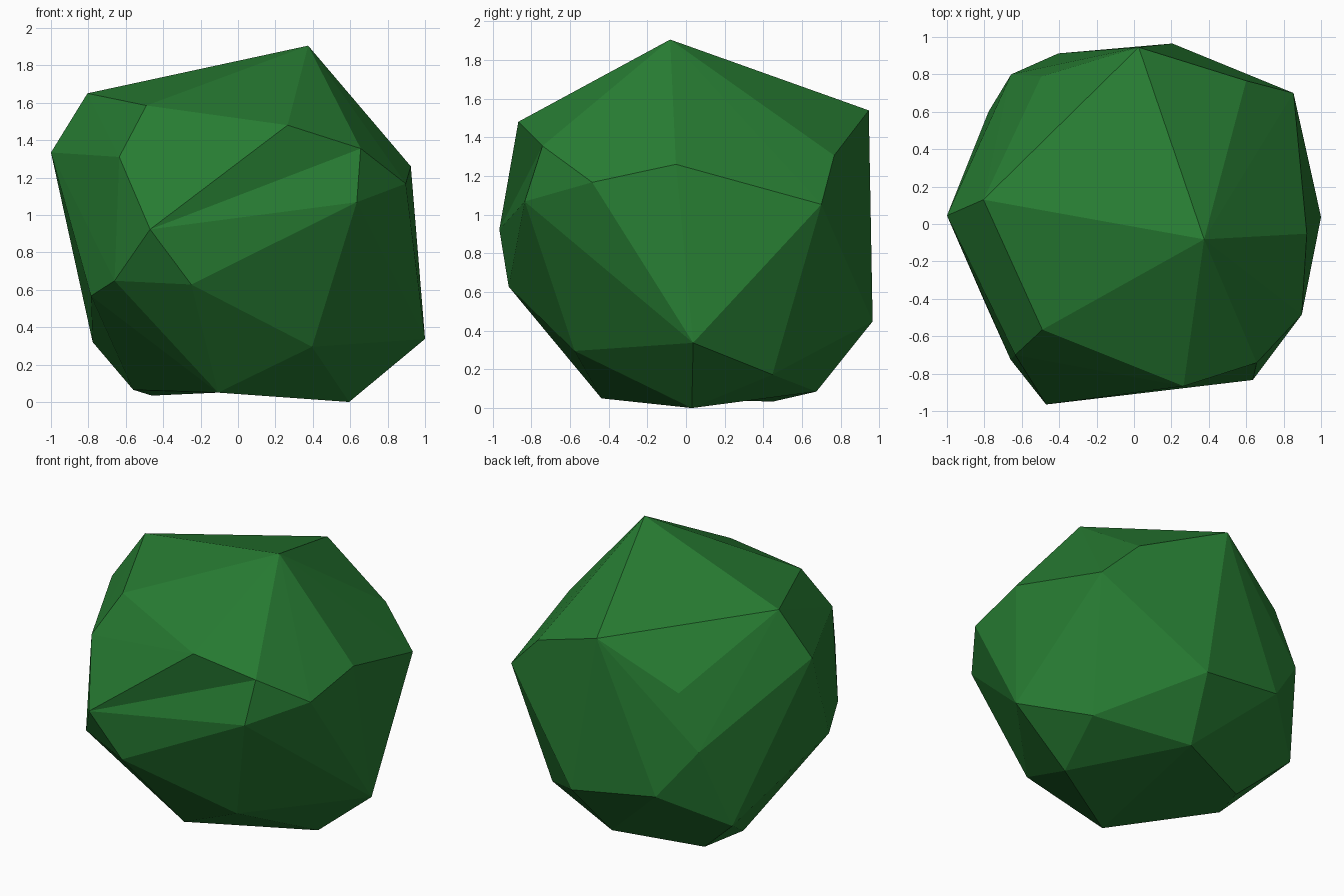
import bpy, bmesh
from mathutils import Vector

if "Cube" in bpy.data.objects:
    bpy.data.objects.remove(bpy.data.objects["Cube"])

# Corner points of the faceted rock, about thirty, keyed by short tags
CORNERS = {
    # crown
    "A": (.375, -.082, 1.905), "B": (-.805, .13, 1.65), "C": (-.49, -.565, 1.585),
    "T": (.025, .945, 1.539), "G": (.265, -.867, 1.48),
    # upper belt
    "D": (-1, .045, 1.334), "E": (-.635, -.70, 1.31), "H": (.656, -.742, 1.355),
    "U": (.60, .766, 1.306), "J": (.924, -.052, 1.26), "b": (-.496, .789, 1.237),
    "K": (.897, -.485, 1.167), "I": (.635, -.834, 1.068), "V": (.853, .70, 1.053),
    # lower belt
    "Q": (-.47, -.965, .923), "c": (-.657, .80, .872), "R": (-.66, -.725, .648),
    "P": (-.25, -.917, .628), "S": (-.786, -.446, .567), "a": (-.405, .912, .54),
    "W": (.205, .965, .448), "L": (1, .037, .337), "d": (-.777, .602, .32),
    "N": (.396, -.576, .295), "Y": (.713, .447, .173),
    # underside
    "X": (.097, .674, .085), "e": (-.56, .17, .065), "O": (-.107, -.437, .05),
    "f": (-.46, .452, .034), "M": (.594, .03, 0),
}
CREASES = ["QH", "OX"]          # the inward folds

tags = list(CORNERS)
pts = [Vector(p) for p in CORNERS.values()]
centre = Vector((0, 0, .95))


def facing(i, j, k):
    """Positive when the triangle faces away from the centre."""
    p, q, r = (pts[n] - centre for n in (i, j, k))
    return p.cross(q).dot(r)


# Skin the corners: hull of their directions gives the starting triangles
bm = bmesh.new()
for p in pts:
    bm.verts.new((p - centre).normalized())
bm.verts.index_update()
order = {v: i for i, v in enumerate(bm.verts)}
bmesh.ops.convex_hull(bm, input=list(bm.verts))
apex = {}                       # directed edge -> third corner


def add_triangle(i, j, k):
    apex[i, j], apex[j, k], apex[k, i] = k, i, j


for f in bm.faces:
    i, j, k = (order[v] for v in f.verts)
    if facing(i, j, k) < 0:
        j, k = k, j
    add_triangle(i, j, k)
bm.free()


def flip(i, j):
    """Turn an edge to the other diagonal of its quad, if that is valid."""
    k, m = apex[i, j], apex[j, i]
    if facing(i, m, k) <= 1e-5 or facing(m, j, k) <= 1e-5:
        return False
    del apex[i, j], apex[j, i]
    add_triangle(i, m, k)
    add_triangle(m, j, k)
    return True


def concave(i, j):
    k, m = apex[i, j], apex[j, i]
    n = (pts[j] - pts[i]).cross(pts[k] - pts[i]).normalized()
    return n.dot(pts[m] - pts[i]) > 1e-4


# Bulge the skin outward by flipping every concave edge
for sweep in range(60):
    changed = False
    for i, j in list(apex):
        if i < j and (i, j) in apex and (j, i) in apex and concave(i, j):
            changed = flip(i, j) or changed
    if not changed:
        break

# Put the inward folds back
for crease in CREASES:
    ends = {tags.index(t) for t in crease}
    for i, j in list(apex):
        if {apex[i, j], apex[j, i]} == ends:
            flip(i, j)
            break

faces = [(i, j, k) for (i, j), k in apex.items() if i < j and i < k]
mesh = bpy.data.meshes.new("faceted_rock")
mesh.from_pydata(pts, [], faces)
mesh.update()

green = bpy.data.materials.new("deep green")
green.diffuse_color = (.02, .2, .032, 1)
green.use_nodes = True
green.node_tree.nodes["Principled BSDF"].inputs["Base Color"].default_value = green.diffuse_color
mesh.materials.append(green)
rock = bpy.data.objects.new("faceted_rock", mesh)
bpy.context.collection.objects.link(rock)
